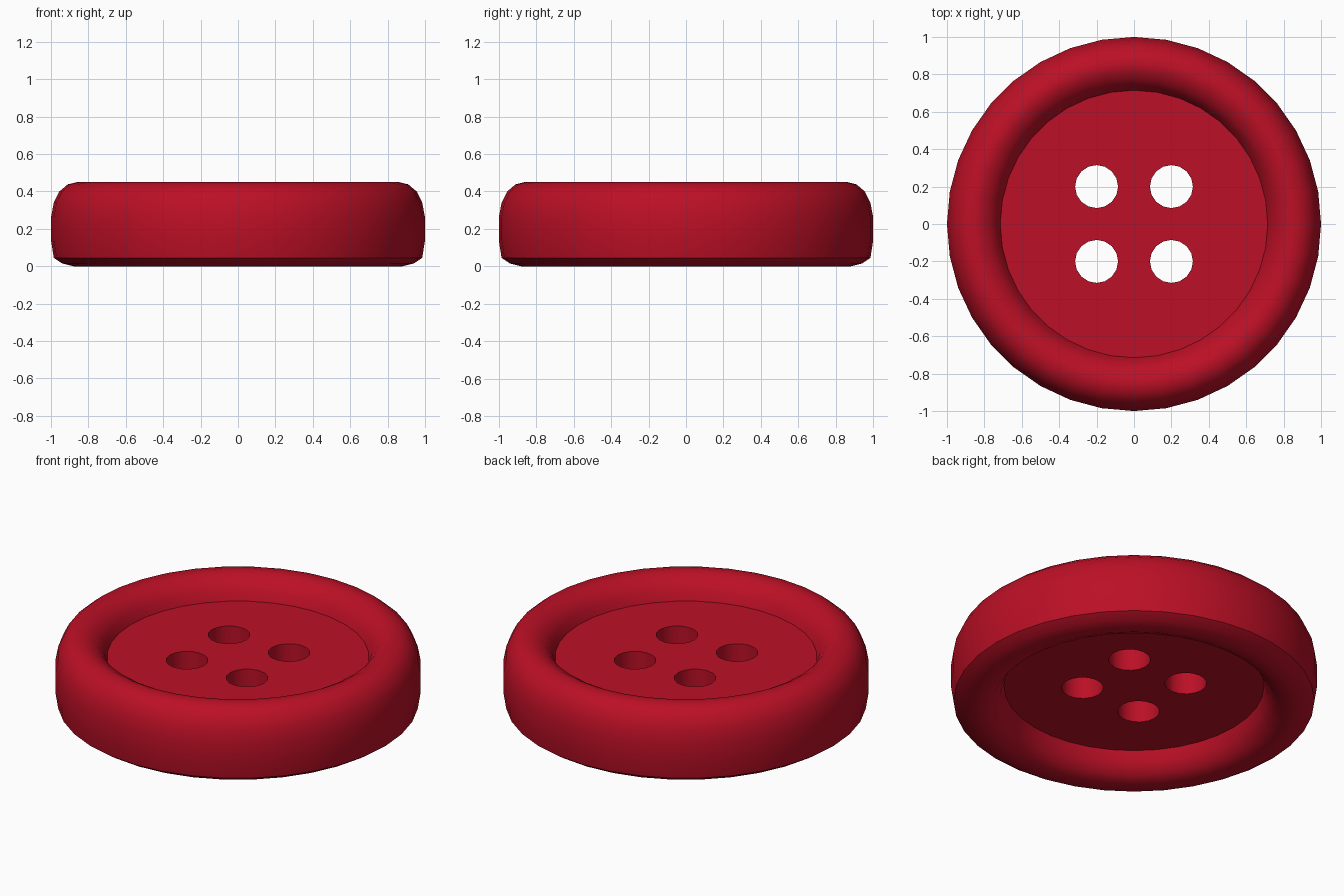
import bpy, bmesh, math

cube = bpy.data.objects.get("Cube")
if cube:
    bpy.data.objects.remove(cube, do_unlink=True)

SEGMENTS = 36
HOLE_OFFSET, HOLE_RADIUS = 0.2, 0.115

red = bpy.data.materials.new("red plastic")
red.use_nodes = True
colour = (0.5, 0.005, 0.019, 1)
red.diffuse_color = colour
red.node_tree.nodes["Principled BSDF"].inputs["Base Color"].default_value = colour


def add_object(name, bm):
    bmesh.ops.recalc_face_normals(bm, faces=bm.faces)
    mesh = bpy.data.meshes.new(name)
    bm.to_mesh(mesh)
    bm.free()
    mesh.materials.append(red)
    obj = bpy.data.objects.new(name, mesh)
    bpy.context.collection.objects.link(obj)
    return obj


# Rim cross-section (radius, height), from the lower floor round to the upper floor
profile = [
    (0.71, 0.14), (0.73, 0.08), (0.77, 0.025), (0.83, 0.0), (0.88, 0.0),
    (0.94, 0.015), (0.985, 0.045), (1.0, 0.14), (1.0, 0.26), (0.985, 0.34),
    (0.955, 0.4), (0.91, 0.438), (0.86, 0.45), (0.82, 0.443), (0.77, 0.415),
    (0.735, 0.37), (0.715, 0.32),
]

# Button body: turned rim closed by a flat floor on each side
bm = bmesh.new()
rings = []
for radius, height in profile:
    ring = []
    for i in range(SEGMENTS):
        a = math.tau * i / SEGMENTS
        ring.append(bm.verts.new((radius * math.cos(a), radius * math.sin(a), height)))
    rings.append(ring)
for low, high in zip(rings, rings[1:]):
    for i in range(SEGMENTS):
        j = (i + 1) % SEGMENTS
        bm.faces.new((low[i], low[j], high[j], high[i]))
bm.faces.new(rings[0])
bm.faces.new(rings[-1])
button = add_object("button_body", bm)

# Four thread holes
bm = bmesh.new()
for sx in (-1, 1):
    for sy in (-1, 1):
        made = bmesh.ops.create_cone(bm, cap_ends=True, segments=16, depth=1,
                                     radius1=HOLE_RADIUS, radius2=HOLE_RADIUS)
        bmesh.ops.translate(bm, verts=made["verts"],
                            vec=(sx * HOLE_OFFSET, sy * HOLE_OFFSET, 0.22))
cutter = add_object("thread_hole_cutter", bm)
cutter.hide_render = True

cut = button.modifiers.new("thread_holes", "BOOLEAN")
cut.operation = "DIFFERENCE"
cut.solver = "EXACT"
cut.object = cutter

bpy.ops.object.select_all(action="DESELECT")
button.select_set(True)
bpy.context.view_layer.objects.active = button
bpy.ops.object.modifier_apply(modifier=cut.name)
bpy.data.objects.remove(cutter, do_unlink=True)

# Soft rim, crisp floor and hole edges
bpy.ops.object.shade_smooth_by_angle(angle=math.radians(40))
